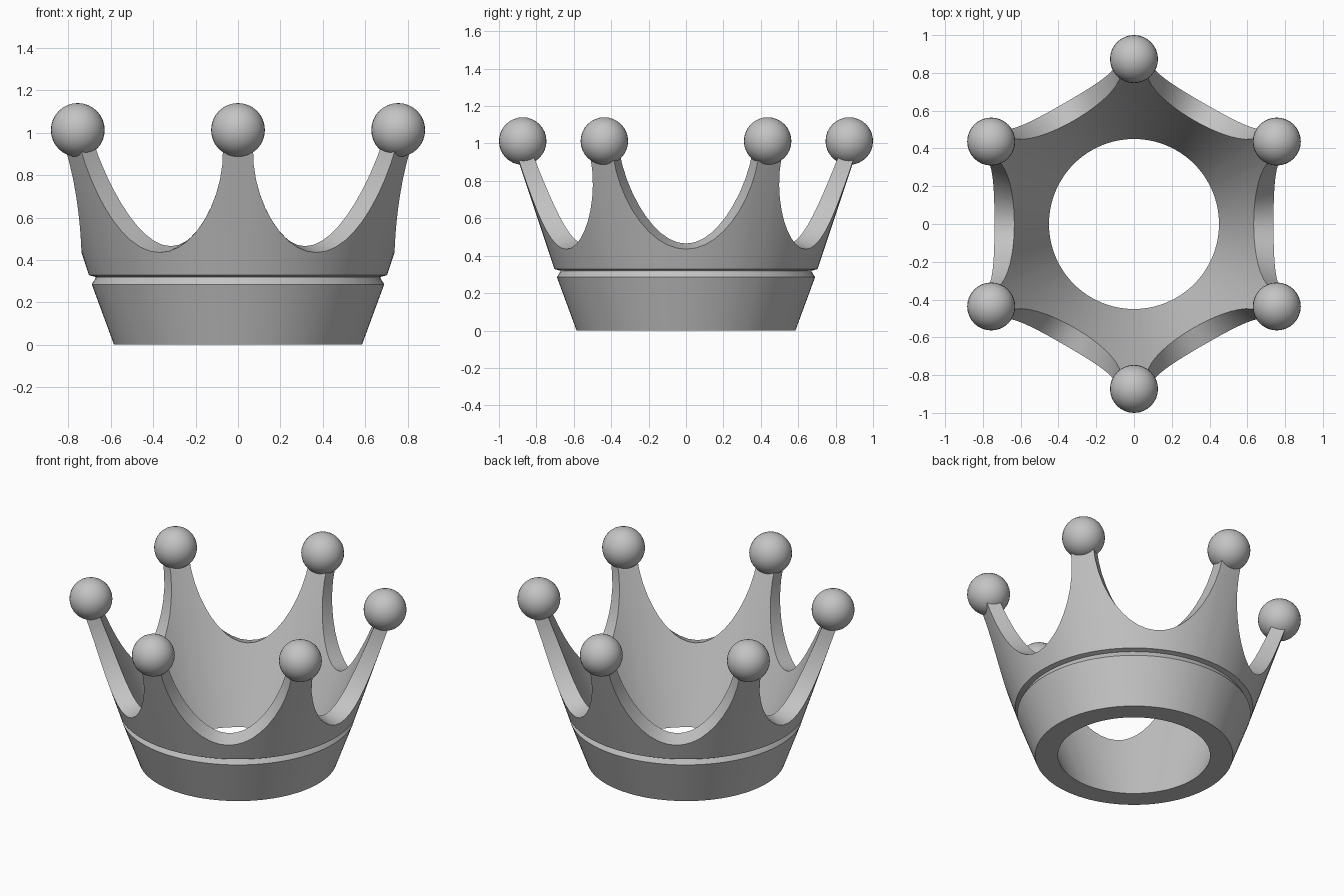
import bpy
import bmesh
from math import sin, cos, pi, radians

old = bpy.data.objects.get("Cube")
if old:
    bpy.data.objects.remove(old)

# Single grey finish
grey = bpy.data.materials.new("plain grey")
grey.use_nodes = True
grey.diffuse_color = (0.55, 0.55, 0.55, 1)
grey.node_tree.nodes["Principled BSDF"].inputs["Base Color"].default_value = (0.55, 0.55, 0.55, 1)

POINTS = 6
STEPS = 20          # columns across each scallop
ROWS = 8            # rows up each wall
TIP = radians(4.5)  # half angle of a spike at its tip
HALF = pi / POINTS


def finish(bm, name):
    bmesh.ops.recalc_face_normals(bm, faces=bm.faces)
    mesh = bpy.data.meshes.new(name)
    bm.to_mesh(mesh)
    bm.free()
    mesh.materials.append(grey)
    obj = bpy.data.objects.new(name, mesh)
    bpy.context.collection.objects.link(obj)
    bpy.ops.object.select_all(action="DESELECT")
    obj.select_set(True)
    bpy.context.view_layer.objects.active = obj
    bpy.ops.object.shade_smooth_by_angle(angle=radians(30))
    return obj


def outer_radius(z):
    return 0.703 + 0.333 * (z - 0.328)


def inner_radius(z):
    return 0.45 + 0.395 * z


def section(rim):
    """Closed wall section (radius, height) whose outer rim is at the given height."""
    base = [(0.45, 0), (0.585, 0), (0.69, 0.285), (0.672, 0.314), (0.672, 0.32)]
    outer = [0.328 + (rim - 0.328) * i / ROWS for i in range(ROWS + 1)]
    inner = [0.04 + (rim + 0.03 - 0.04) * i / ROWS for i in range(ROWS, -1, -1)]
    return (base + [(outer_radius(z), z) for z in outer]
            + [(inner_radius(z), z) for z in inner])


# Columns around the band: elliptical scallops between narrow spikes
columns = []
for k in range(POINTS):
    middle = 2 * HALF * k
    for i in range(STEPS + 1):
        t = pi * (i / STEPS - 0.5)
        columns.append((middle + (HALF - TIP) * sin(t), 0.435 + 0.495 * (1 - cos(t))))
    columns.append((middle + HALF, 0.93))

# Crown band with spikes
bm = bmesh.new()
rings = [[bm.verts.new((r * cos(a), r * sin(a), z)) for r, z in section(rim)]
         for a, rim in columns]
for j, ring in enumerate(rings):
    after = rings[(j + 1) % len(rings)]
    for i in range(len(ring)):
        n = (i + 1) % len(ring)
        bm.faces.new((ring[i], after[i], after[n], ring[n]))
finish(bm, "crown_band")

# Ball on each spike
for k in range(POINTS):
    a = HALF + 2 * HALF * k
    bm = bmesh.new()
    bmesh.ops.create_uvsphere(bm, u_segments=32, v_segments=16, radius=0.127)
    ball = finish(bm, f"spike_ball_{k + 1}")
    ball.location = (0.873 * cos(a), 0.873 * sin(a), 1.013)
